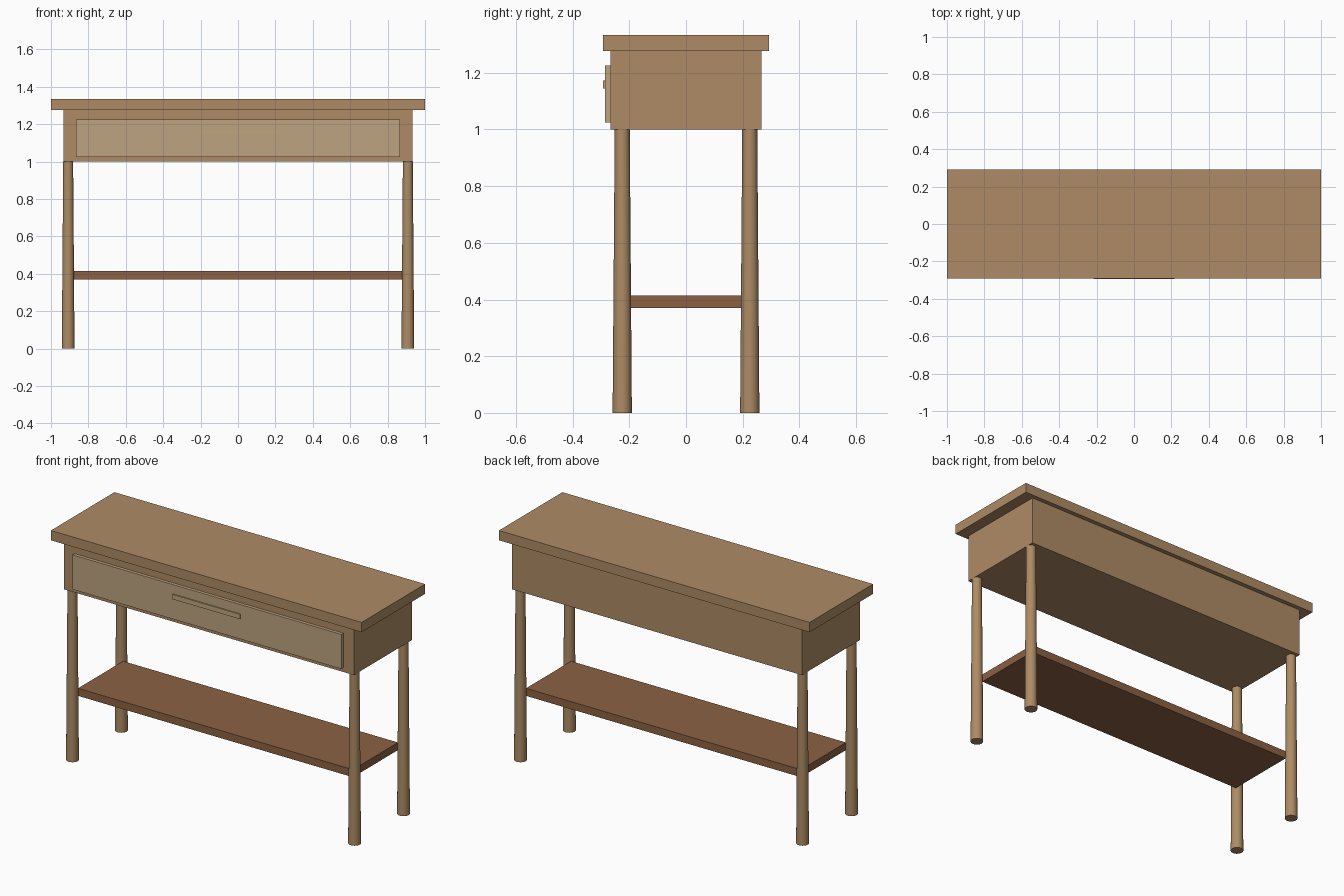
import bpy, math

if "Cube" in bpy.data.objects:
    bpy.data.objects.remove(bpy.data.objects["Cube"])


def material(name, rgb):
    m = bpy.data.materials.new(name)
    m.diffuse_color = (*rgb, 1)
    m.use_nodes = True
    m.node_tree.nodes["Principled BSDF"].inputs["Base Color"].default_value = m.diffuse_color
    return m


wood = material("wood", (0.42, 0.26, 0.13))
pale = material("pale_wood", (0.51, 0.37, 0.22))
dark = material("dark_wood", (0.26, 0.12, 0.055))
brass = material("handle_metal", (0.52, 0.38, 0.20))


def box(name, lo, hi, mat):
    """Axis-aligned box between two corners."""
    bpy.ops.mesh.primitive_cube_add(
        size=1, location=[(a + b) / 2 for a, b in zip(lo, hi)])
    o = bpy.context.object
    o.name = name
    o.scale = [b - a for a, b in zip(lo, hi)]
    bpy.ops.object.transform_apply(location=False, rotation=False, scale=True)
    o.data.materials.append(mat)


# Top board and drawer case
box("table_top", (-1, -0.292, 1.277), (1, 0.292, 1.334), wood)
box("drawer_case", (-0.933, -0.267, 1.0), (0.933, 0.267, 1.277), wood)

# Drawer front and its bar handle
box("drawer_front", (-0.865, -0.286, 1.025), (0.865, -0.266, 1.226), pale)
box("drawer_handle", (-0.217, -0.293, 1.144), (0.217, -0.285, 1.172), brass)

# Lower shelf between the legs
box("lower_shelf", (-0.885, -0.207, 0.37), (0.885, 0.207, 0.414), dark)

# Four round legs, slightly wider at the foot
for side, sx in (("left", -1), ("right", 1)):
    for end, sy in (("front", -1), ("back", 1)):
        bpy.ops.mesh.primitive_cone_add(
            vertices=32, radius1=0.034, radius2=0.0265, depth=1.0,
            location=(sx * 0.908, sy * 0.225, 0.5))
        leg = bpy.context.object
        leg.name = f"{end}_{side}_leg"
        leg.data.materials.append(wood)
        bpy.ops.object.shade_smooth_by_angle(angle=math.radians(30))
